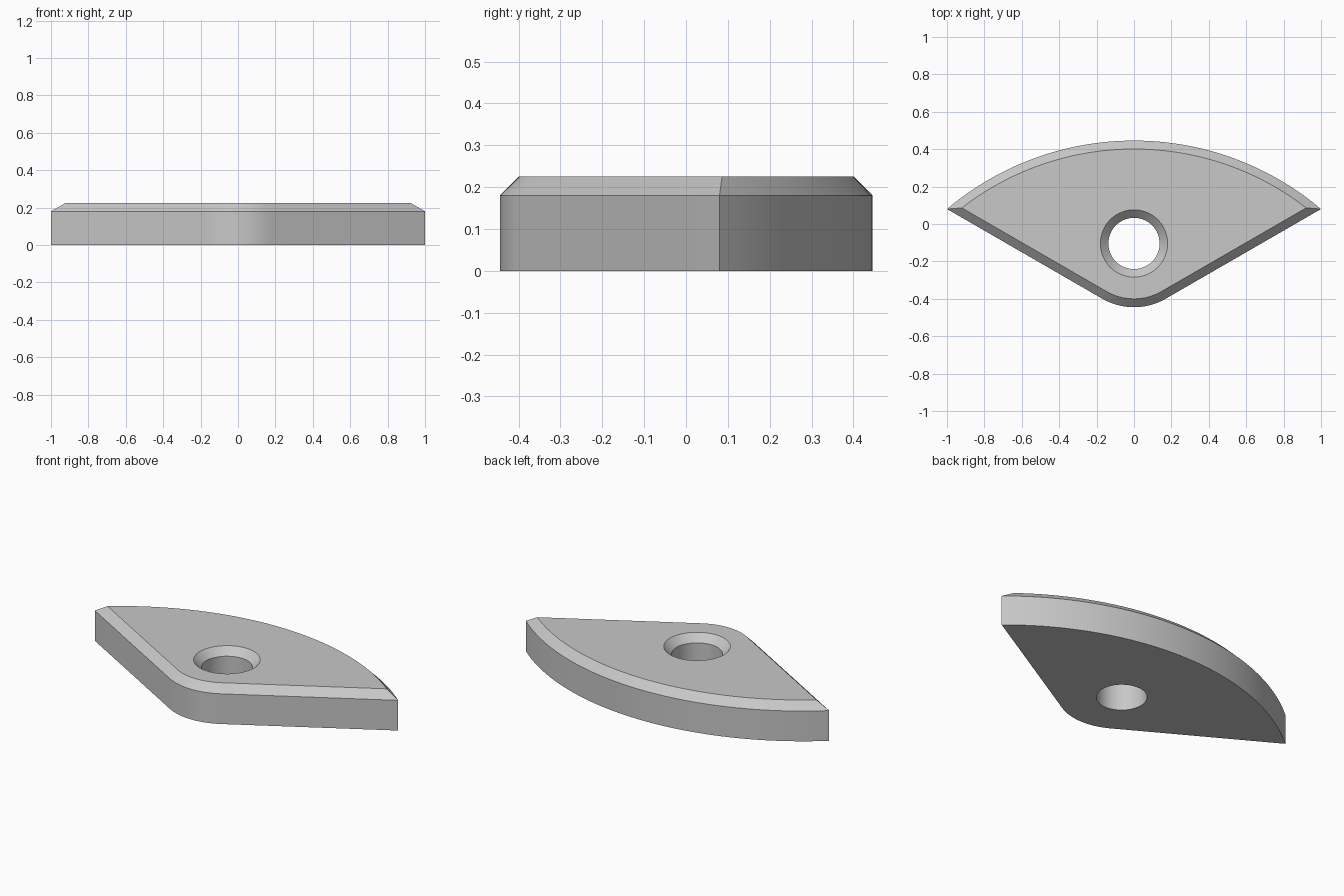
import bpy
import bmesh
from math import sin, cos, tan, sqrt, atan2, pi, radians

cube = bpy.data.objects.get("Cube")
if cube:
    bpy.data.objects.remove(cube)

# Main dimensions
HEIGHT, CHAMFER = 0.225, 0.045
BACK_Y, FRONT_Y, TIP_Y = 0.446, -0.445, 0.08
SLOPE = radians(30)
HOLE_Y, HOLE_R, SINK_R = -0.104, 0.137, 0.18

# Back arc passes through both tips and the back middle
SAG = BACK_Y - TIP_Y
BACK_R = (1 + SAG * SAG) / (2 * SAG)
BACK_C = BACK_Y - BACK_R
# Rounded nose is tangent to the straight sides
APEX_Y = TIP_Y - tan(SLOPE)
NOSE_R = (FRONT_Y - APEX_Y) / (1 / cos(SLOPE) - 1)
NOSE_C = FRONT_Y + NOSE_R


def arc(cy, r, a0, a1, n):
    return [(r * cos(a0 + (a1 - a0) * i / n), cy + r * sin(a0 + (a1 - a0) * i / n))
            for i in range(n + 1)]


def outline(inset):
    """Plate outline, moved inwards by the given distance."""
    r = BACK_R - inset
    m = tan(SLOPE)
    k = APEX_Y + inset / cos(SLOPE) - BACK_C
    x = (-m * k + sqrt((m * k) ** 2 - (1 + m * m) * (k * k - r * r))) / (1 + m * m)
    tip = atan2(m * x + k, x)
    return (arc(BACK_C, r, tip, pi - tip, 48)
            + arc(NOSE_C, NOSE_R - inset, -pi / 2 - SLOPE, -pi / 2 + SLOPE, 16))


def circle(r):
    return arc(HOLE_Y, r, 0, 2 * pi, 64)[:-1]


bm = bmesh.new()


def ring(points, z):
    return [bm.verts.new((x, y, z)) for x, y in points]


def loft(rings):
    for a, b in zip(rings, rings[1:]):
        for i in range(len(a)):
            j = (i + 1) % len(a)
            bm.faces.new((a[i], a[j], b[j], b[i]))


def cap(outer, inner):
    """Flat face between the outline and the hole."""
    edges = [bm.edges.get((loop[i - 1], loop[i]))
             for loop in (outer, inner) for i in range(len(loop))]
    bmesh.ops.triangle_fill(bm, edges=edges, use_beauty=True)


# Outer wall and chamfer
wall = [ring(outline(0), 0), ring(outline(0), HEIGHT - CHAMFER),
        ring(outline(CHAMFER), HEIGHT)]
# Bore and countersink
bore = [ring(circle(HOLE_R), 0), ring(circle(HOLE_R), HEIGHT - (SINK_R - HOLE_R)),
        ring(circle(SINK_R), HEIGHT)]
loft(wall)
loft(bore)
cap(wall[0], bore[0])
cap(wall[-1], bore[-1])
bmesh.ops.recalc_face_normals(bm, faces=bm.faces[:])

mesh = bpy.data.meshes.new("sector_plate")
bm.to_mesh(mesh)
bm.free()
plate = bpy.data.objects.new("sector_plate", mesh)
bpy.context.collection.objects.link(plate)

# Single grey material
grey = bpy.data.materials.new("light_grey")
grey.use_nodes = True
colour = (0.58, 0.58, 0.58, 1)
grey.diffuse_color = colour
grey.node_tree.nodes["Principled BSDF"].inputs["Base Color"].default_value = colour
mesh.materials.append(grey)

# Smooth curves, sharp chamfer edges
bpy.ops.object.select_all(action='DESELECT')
plate.select_set(True)
bpy.context.view_layer.objects.active = plate
bpy.ops.object.shade_smooth_by_angle(angle=radians(25))
